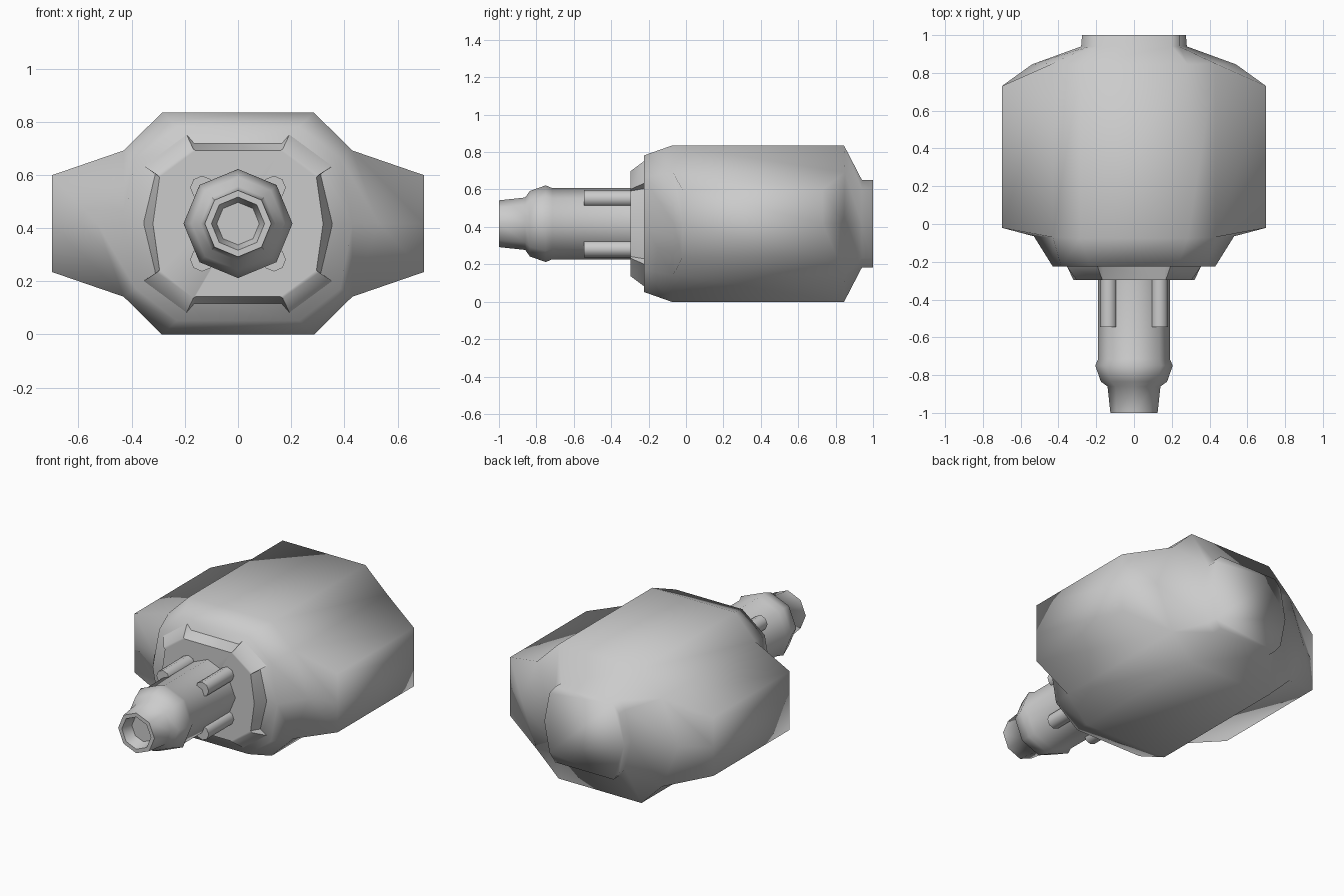
import bpy, bmesh, math
from mathutils import Vector

cube = bpy.data.objects.get("Cube")
if cube:
    bpy.data.objects.remove(cube, do_unlink=True)

MID = 0.417  # height of the long axis

grey = bpy.data.materials.new("plain_grey")
grey.use_nodes = True
colour = (0.6, 0.6, 0.6, 1)
grey.diffuse_color = colour
grey.node_tree.nodes["Principled BSDF"].inputs["Base Color"].default_value = colour


def loft(name, rings, angle, cap_end=True):
    """Skin closed rings of points (z measured from the axis)."""
    bm = bmesh.new()
    loops = [[bm.verts.new((x, y, z + MID)) for x, y, z in r] for r in rings]
    n = len(loops[0])
    for a, b in zip(loops, loops[1:]):
        for i in range(n):
            j = (i + 1) % n
            bm.faces.new((a[i], a[j], b[j], b[i]))
    bm.faces.new(loops[0][::-1])
    if cap_end:
        bm.faces.new(loops[-1])
    bmesh.ops.remove_doubles(bm, verts=bm.verts, dist=0.0005)
    bmesh.ops.recalc_face_normals(bm, faces=bm.faces)
    mesh = bpy.data.meshes.new(name)
    bm.to_mesh(mesh)
    bm.free()
    mesh.materials.append(grey)
    obj = bpy.data.objects.new(name, mesh)
    bpy.context.collection.objects.link(obj)
    bpy.ops.object.select_all(action="DESELECT")
    obj.select_set(True)
    bpy.context.view_layer.objects.active = obj
    bpy.ops.object.shade_smooth_by_angle(angle=math.radians(angle))
    return obj


def mirrored(quarter):
    """Quarter outline, top to side, mirrored down and across."""
    half = quarter + [(x, y, -z) for x, y, z in quarter[-2::-1]]
    return half + [(-x, y, z) for x, y, z in reversed(half)]


def flat(y, *points):
    return mirrored([(x, y, z) for x, z in points])


def circle(y, r, sides=8, cx=0, cz=0):
    return [(cx + r * math.cos(math.tau * i / sides), y,
             cz + r * math.sin(math.tau * i / sides)) for i in range(sides)]


# Main body: faceted hull with a broad wing on each side and a rear plate
front_top, front_side = (.285, -.075, .418), (.43, -.07, .275)
back_top, back_side = (.285, .845, .418), (.43, .85, .275)
loft("body", [
    flat(-.225, (.23, .365), (.385, .245), (.385, .245), (.43, 0)),
    mirrored([front_top, front_side, front_side, (.53, -.065, 0)]),
    mirrored([front_top, front_side, (.7, -.02, .182), (.7, -.02, 0)]),
    mirrored([back_top, back_side, (.7, .73, .182), (.7, .73, 0)]),
    mirrored([back_top, back_side, back_side, (.54, .845, 0)]),
    flat(.94, (.2, .235), (.24, .185), (.24, .185), (.28, 0)),
    flat(1, (.2, .235), (.24, .185), (.24, .185), (.275, 0)),
], 180)

# Raised front panel with flared corners
loft("front_panel", [
    flat(-.22, (.165, .303), (.195, .338), (.358, .218), (.312, .188), (.357, 0)),
    flat(-.297, (.16, .275), (.168, .28), (.305, .184), (.295, .175), (.32, 0)),
], 60)

# Nozzle: eight-sided barrel with a collar and a hollow tip
profile = [(-.25, .19), (-.715, .19), (-.75, .205), (-.835, .175),
           (-.86, .14), (-1, .125), (-1, .1), (-.93, .08)]
loft("nozzle", [circle(y, r) for y, r in profile], 50)

# Four rods around the nozzle base
for side, sx in (("left", 1), ("right", -1)):
    for level, sz in (("upper", 1), ("lower", -1)):
        loft(f"{level}_{side}_rod",
             [circle(y, .045, 8, sx * .135, sz * .135) for y in (-.25, -.545)], 50)
